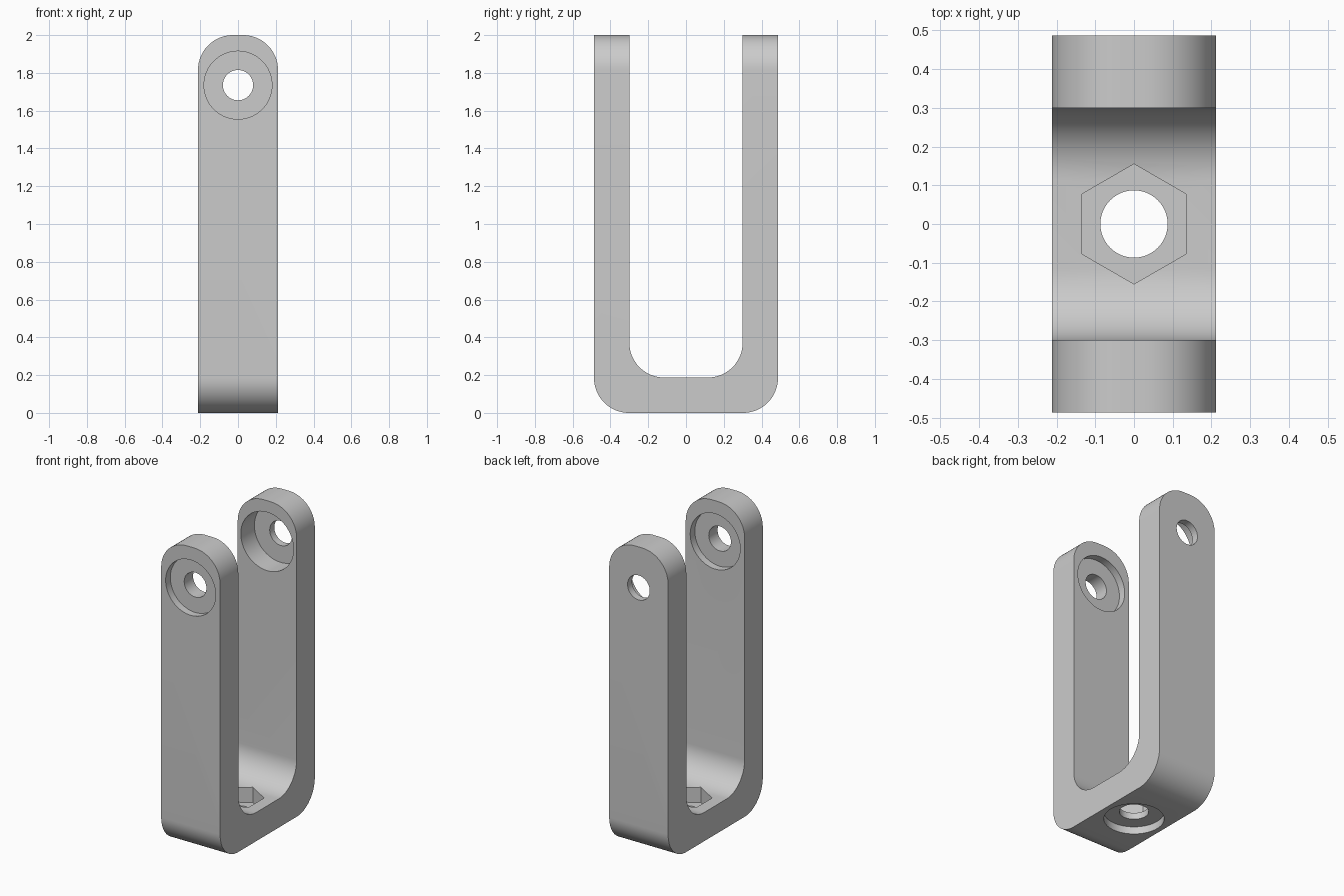
import bpy, bmesh, math
from mathutils import Vector, Matrix

cube = bpy.data.objects.get("Cube")
if cube:
    bpy.data.objects.remove(cube, do_unlink=True)

HALF_W, HALF_D, TOP = 0.212, 0.487, 2.0
WALL, FILLET, EYE_Z = 0.187, 0.185, 1.735

grey = bpy.data.materials.new("plain grey")
grey.use_nodes = True
grey.diffuse_color = (0.6, 0.6, 0.6, 1)
grey.node_tree.nodes["Principled BSDF"].inputs["Base Color"].default_value = grey.diffuse_color


def rounded(corners, steps=16):
    """Outline through (u, v, radius) right-angled corners, rounded where radius > 0."""
    pts = []
    for i, (u, v, r) in enumerate(corners):
        p = Vector((u, v))
        if not r:
            pts.append(p)
            continue
        a = (Vector(corners[i - 1][:2]) - p).normalized()
        b = (Vector(corners[(i + 1) % len(corners)][:2]) - p).normalized()
        centre = p + (a + b) * r
        for k in range(steps + 1):
            t = k / steps * math.pi / 2
            pts.append(centre - b * r * math.cos(t) - a * r * math.sin(t))
    return pts


def ring(radius, sides, v=0.0, turn=0.0):
    angles = [turn + math.tau * k / sides for k in range(sides)]
    return [Vector((radius * math.cos(a), v + radius * math.sin(a))) for a in angles]


def prism(name, pts, axis, lo, hi):
    """Extrude a 2D outline along one axis from lo to hi."""
    place = {"x": lambda p: (lo, p.x, p.y),
             "y": lambda p: (p.x, lo, p.y),
             "z": lambda p: (p.x, p.y, lo)}[axis]
    bm = bmesh.new()
    face = bm.faces.new([bm.verts.new(place(p)) for p in pts])
    out = bmesh.ops.extrude_face_region(bm, geom=[face])
    step = Vector([(hi - lo) * (axis == c) for c in "xyz"])
    bmesh.ops.translate(bm, vec=step, verts=[g for g in out["geom"] if isinstance(g, bmesh.types.BMVert)])
    bmesh.ops.recalc_face_normals(bm, faces=bm.faces)
    mesh = bpy.data.meshes.new(name)
    bm.to_mesh(mesh)
    bm.free()
    obj = bpy.data.objects.new(name, mesh)
    bpy.context.collection.objects.link(obj)
    mesh.materials.append(grey)
    return obj


# U-shaped body, seen from the side
inner = HALF_D - WALL
u_shape = rounded([
    (-HALF_D, 0, FILLET), (HALF_D, 0, FILLET), (HALF_D, TOP, 0), (inner, TOP, 0),
    (inner, WALL, FILLET), (-inner, WALL, FILLET), (-inner, TOP, 0), (-HALF_D, TOP, 0)])
bracket = prism("u_bracket", u_shape, "x", -HALF_W, HALF_W)

# Rounded arm tips, seen from the front
tip = rounded([(-HALF_W, -0.1, 0), (HALF_W, -0.1, 0), (HALF_W, TOP, FILLET), (-HALF_W, TOP, FILLET)])
tools = [("INTERSECT", prism("arm_outline", tip, "y", -1, 1))]


def cut(name, pts, axis, lo, hi):
    tools.append(("DIFFERENCE", prism(name, pts, axis, lo, hi)))


# Arm pin hole, shallow seats on both sides of the front arm, deep seat inside the back arm
seat = ring(0.18, 64, EYE_Z)
cut("pin_hole", ring(0.08, 48, EYE_Z), "y", -1, 1)
cut("front_outer_seat", seat, "y", -HALF_D - 0.1, -HALF_D + 0.048)
cut("front_inner_seat", seat, "y", -inner - 0.048, -inner + 0.1)
cut("back_inner_seat", ring(0.19, 64, EYE_Z), "y", inner - 0.1, inner + 0.14)

# Base bolt hole, hexagonal nut pocket above and round seat below
cut("bolt_hole", ring(0.087, 48), "z", -0.1, 0.4)
cut("nut_pocket", ring(0.155, 6, turn=math.pi / 6), "z", 0.09, 0.4)
cut("base_seat", ring(0.178, 64), "z", -0.1, 0.048)

bpy.ops.object.select_all(action="DESELECT")
bpy.context.view_layer.objects.active = bracket
bracket.select_set(True)
for operation, tool in tools:
    mod = bracket.modifiers.new(tool.name, "BOOLEAN")
    mod.operation, mod.solver, mod.object = operation, "EXACT", tool
    bpy.ops.object.modifier_apply(modifier=mod.name)
    bpy.data.objects.remove(tool, do_unlink=True)

bpy.ops.object.shade_smooth_by_angle(angle=math.radians(30))
